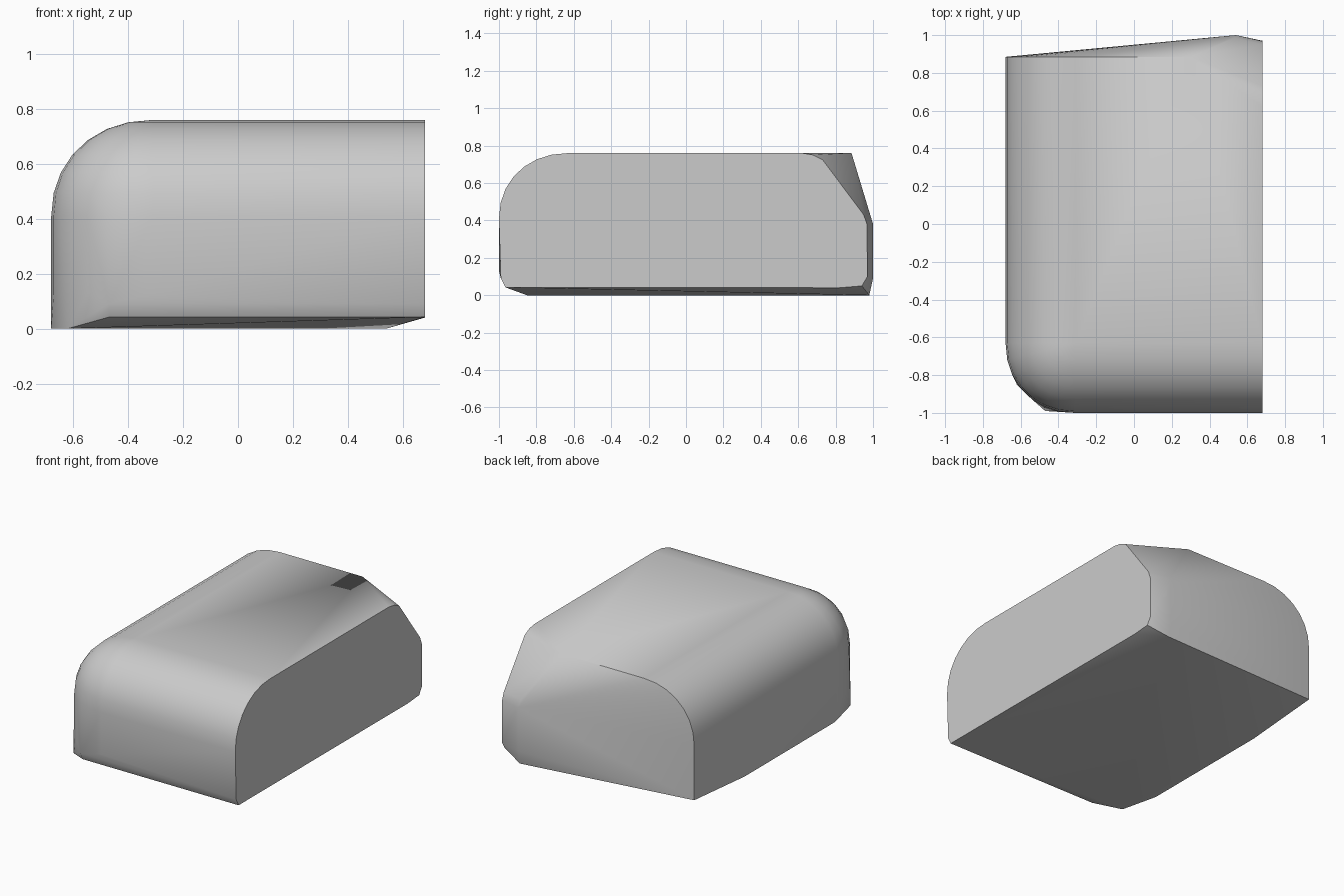
import bpy, bmesh
from math import sin, cos, pi, radians

cube = bpy.data.objects.get("Cube")
if cube:
    bpy.data.objects.remove(cube)

# Overall extents and corner rounding
SIDE, FRONT, BACK, TOP = 0.68, -1.0, 0.885, 0.76
R, RZ = 0.37, 0.35
CX, CY, CZ = -SIDE + R, FRONT + R, TOP - RZ
STEPS = 7
angles = [i * pi / 2 / STEPS for i in range(STEPS + 1)]


def ease(v):
    """Slightly squared-off arc."""
    return max(v, 0.0) ** 0.95


points = []
for a in angles:
    out, up = ease(cos(a)), CZ + RZ * ease(sin(a))
    points.append((CX - R * out, BACK, up))        # rounded edge at the back end
    points.append((SIDE, CY - R * out, up))        # rounded edge at the flat side
    for b in angles:                               # rounded front corner
        points.append((CX - R * out * ease(cos(b)), CY - R * out * ease(sin(b)), up))

# Lower end of the rounded vertical corner
for b in angles:
    points.append((CX - R * ease(cos(b)), CY - R * ease(sin(b)), 0.13))

# Front lower lip
for x in (-0.47, SIDE):
    points += [(x, -0.99, 0.09), (x, -0.965, 0.042)]

# Underside
points += [(-SIDE, BACK, 0.045), (-SIDE, 0.35, 0), (-SIDE, -0.6, 0),
           (-0.62, -0.85, 0), (0.54, 0.98, 0)]

# Chamfered back corner: outline on the flat side, then the rear ridge
points += [(SIDE, y, z) for y, z in (
    (0.62, TOP), (0.68, 0.75), (0.73, 0.725), (0.95, 0.43), (0.968, 0.38),
    (0.97, 0.1), (0.94, 0.05), (0.82, 0.04))]
points += [(0.3, BACK, TOP), (0.53, 0.985, 0.43), (0.54, 1, 0.38), (0.54, 1, 0.09)]

# Wrap the outline points in one convex skin
bm = bmesh.new()
for p in points:
    bm.verts.new(p)
bmesh.ops.remove_doubles(bm, verts=bm.verts, dist=0.002)
bmesh.ops.convex_hull(bm, input=bm.verts)
bmesh.ops.delete(bm, geom=[v for v in bm.verts if not v.link_faces], context='VERTS')
bmesh.ops.dissolve_limit(bm, angle_limit=radians(0.5), verts=bm.verts, edges=bm.edges)
bmesh.ops.recalc_face_normals(bm, faces=bm.faces)
mesh = bpy.data.meshes.new("rounded_block")
bm.to_mesh(mesh)
bm.free()

# Plain grey finish
grey = bpy.data.materials.new("light_grey")
grey.use_nodes = True
colour = (0.6, 0.6, 0.6, 1)
grey.diffuse_color = colour
grey.node_tree.nodes["Principled BSDF"].inputs["Base Color"].default_value = colour
mesh.materials.append(grey)

block = bpy.data.objects.new("rounded_block", mesh)
bpy.context.collection.objects.link(block)
bpy.context.view_layer.objects.active = block
block.select_set(True)
bpy.ops.object.shade_smooth_by_angle(angle=radians(30))
